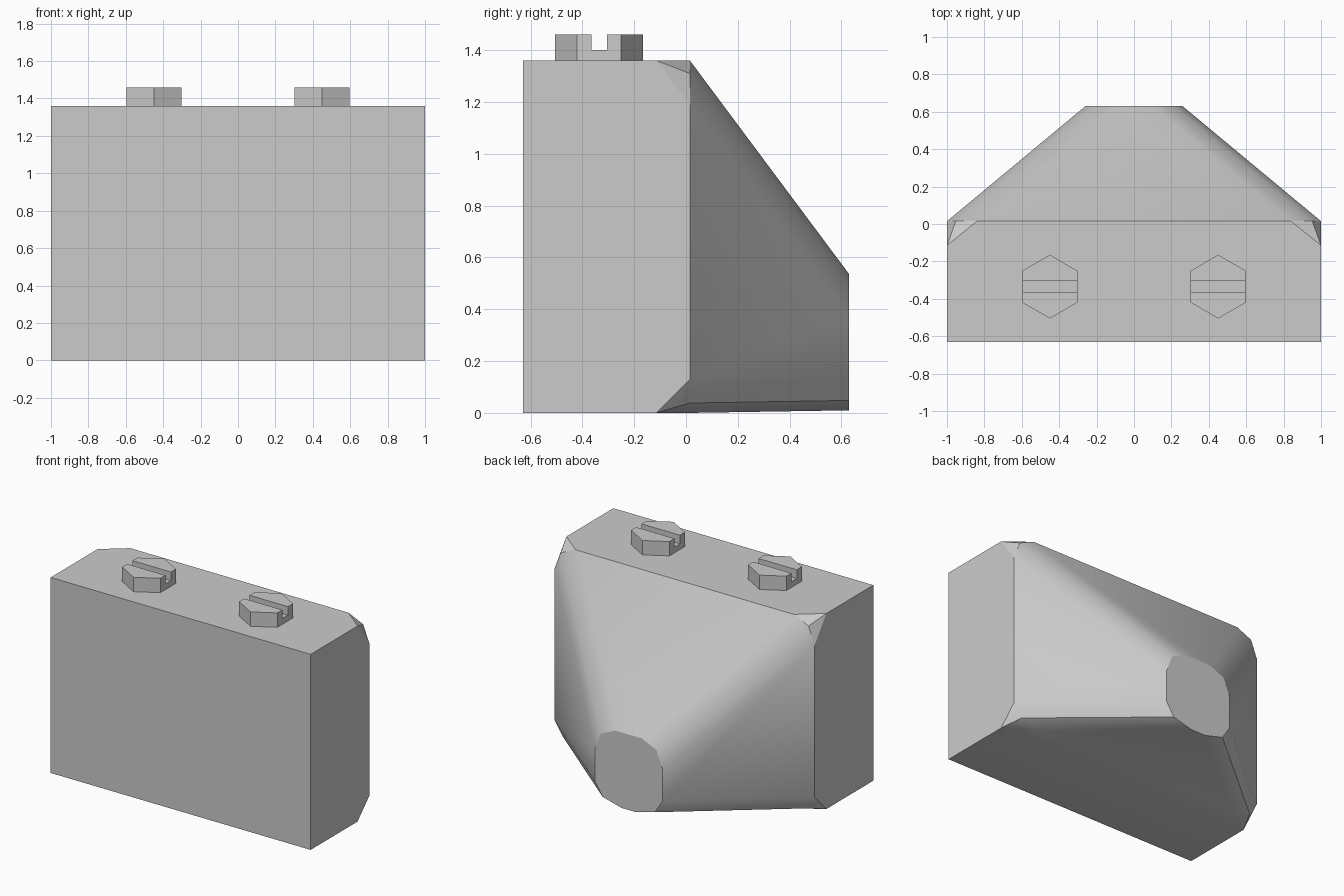
import bpy, bmesh, math
from mathutils import Vector

if "Cube" in bpy.data.objects:
    bpy.data.objects.remove(bpy.data.objects["Cube"], do_unlink=True)

# Single plain grey material
grey = bpy.data.materials.new("plain_grey")
grey.use_nodes = True
color = (0.6, 0.6, 0.6, 1)
grey.diffuse_color = color
grey.node_tree.nodes["Principled BSDF"].inputs["Base Color"].default_value = color


def make_object(name, bm):
    bmesh.ops.recalc_face_normals(bm, faces=bm.faces)
    mesh = bpy.data.meshes.new(name)
    bm.to_mesh(mesh)
    bm.free()
    mesh.materials.append(grey)
    obj = bpy.data.objects.new(name, mesh)
    bpy.context.collection.objects.link(obj)
    return obj


def ring(bm, y, half_width, bottom, top):
    corners = [(-1, bottom), (1, bottom), (1, top), (-1, top)]
    return [bm.verts.new((s * half_width, y, z)) for s, z in corners]


# Housing: box front lofted to a small rear cap, slanted edges rounded
bm = bmesh.new()
rings = [ring(bm, -0.63, 1, 0, 1.36), ring(bm, 0.015, 1, 0, 1.36),
         ring(bm, 0.63, 0.26, 0.01, 0.535)]
for a, b in zip(rings, rings[1:]):
    for i in range(4):
        j = (i + 1) % 4
        bm.faces.new((a[i], a[j], b[j], b[i]))
bm.faces.new(rings[0])
bm.faces.new(rings[-1])
slanted = [bm.edges.get(pair) for pair in zip(rings[1], rings[2])]
bmesh.ops.bevel(bm, geom=slanted, offset=0.13, segments=2, profile=0.5,
                affect='EDGES', clamp_overlap=True)
housing = make_object("housing", bm)
bpy.context.view_layer.objects.active = housing
housing.select_set(True)
bpy.ops.object.shade_smooth_by_angle(angle=math.radians(30))
housing.select_set(False)


# Slotted hexagonal bolts: a base with the two halves of the head on top
def hex_outline(x, y, radius):
    return [Vector((x + radius * math.sin(k * math.pi / 3),
                    y + radius * math.cos(k * math.pi / 3), 0)) for k in range(6)]


def bolt(name, x, y):
    bm = bmesh.new()
    base = bm.faces.new([bm.verts.new(p) for p in hex_outline(x, y, 0.17)])
    for side in (-1, 1):
        bmesh.ops.bisect_plane(bm, geom=bm.verts[:] + bm.edges[:] + bm.faces[:],
                               plane_co=(x, y + side * 0.03, 0), plane_no=(0, 1, 0))
    for v in bm.verts:
        v.co.z = 1.36
    low = bmesh.ops.extrude_face_region(bm, geom=bm.faces[:], use_keep_orig=True)
    tops = [g for g in low["geom"] if isinstance(g, bmesh.types.BMFace)]
    bmesh.ops.translate(bm, vec=(0, 0, 0.04),
                        verts=list({v for f in tops for v in f.verts}))
    for f in tops:
        if abs(f.calc_center_median().y - y) > 0.03:
            head = bmesh.ops.extrude_discrete_faces(bm, faces=[f])["faces"][0]
            bmesh.ops.translate(bm, vec=(0, 0, 0.06), verts=head.verts)
    return make_object(name, bm)


for label, side in (("left", 1), ("right", -1)):
    bolt(label + "_bolt", side * 0.45, -0.335)
